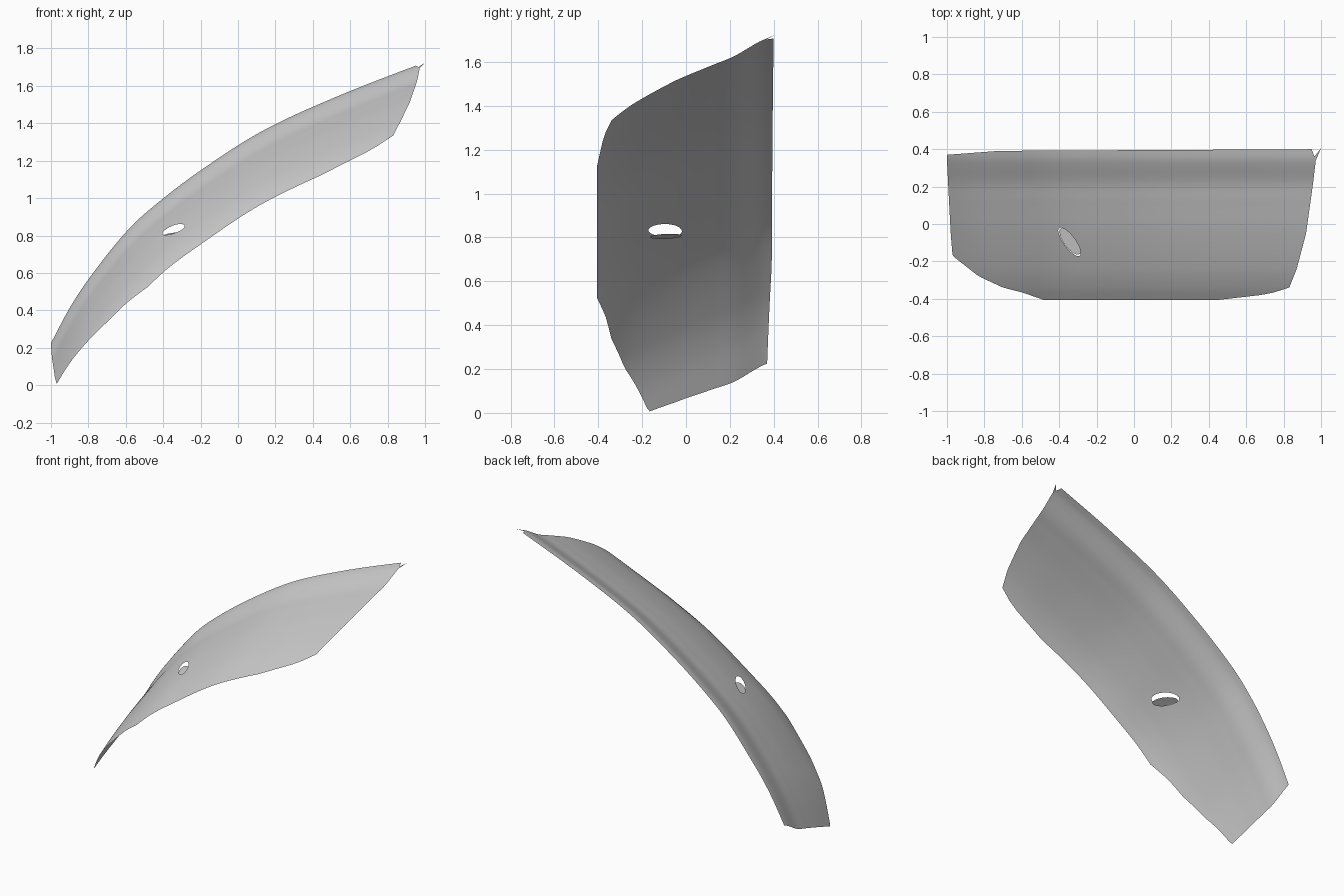
import bpy, bmesh, math
from mathutils import Vector

if "Cube" in bpy.data.objects:
    bpy.data.objects.remove(bpy.data.objects["Cube"])


def linear(pts, t):
    for (a, b), (c, d) in zip(pts, pts[1:]):
        if t <= c:
            return b + (d - b) * (t - a) / (c - a)
    return pts[-1][1]


def smooth(pts, t):
    """Cubic interpolation through the points."""
    n = len(pts)

    def slope(i):
        a, b = pts[max(i - 1, 0)], pts[min(i + 1, n - 1)]
        return (b[1] - a[1]) / (b[0] - a[0])
    i = 0
    while i < n - 2 and t > pts[i + 1][0]:
        i += 1
    (a, b), (c, d) = pts[i], pts[i + 1]
    h = c - a
    u = (t - a) / h
    return ((2*u**3 - 3*u*u + 1) * b + (u**3 - 2*u*u + u) * h * slope(i)
            + (3*u*u - 2*u**3) * d + (u**3 - u*u) * h * slope(i + 1))


# lengthwise curves of the front and back edges, and the cross-section
FRONT = [(-1, -.24), (-.9, -.022), (-.8, .147), (-.6, .396), (-.4, .60),
         (-.2, .75), (.1, .95), (.4, 1.10), (.7, 1.225), (.9, 1.31), (1, 1.345)]
BACK = [(-1, .235), (-.9, .42), (-.8, .57), (-.6, .82), (-.45, .96), (-.2, 1.15),
        (.13, 1.36), (.52, 1.54), (.95, 1.708), (1, 1.722)]
SECTION = [(-.41, 0), (-.34, .14), (-.24, .295), (-.05, .52), (.12, .685),
           (.22, .78), (.34, .95), (.40, 1)]
# outline of the two ends seen from above
LEFT = [(-.407, -.48), (-.365, -.60), (-.34, -.70), (-.28, -.83), (-.17, -.97),
        (-.05, -.98), (.2, -.993), (.34, -1), (.4, -1)]
RIGHT = [(-.407, .44), (-.375, .72), (-.34, .83), (-.24, .87), (-.05, .92),
         (.2, .955), (.34, .972), (.4, .95)]


def height(x, y):
    f, b = smooth(FRONT, x), smooth(BACK, x)
    return f + (b - f) * smooth(SECTION, y)


def make(name, bm):
    me = bpy.data.meshes.new(name)
    bm.to_mesh(me)
    bm.free()
    ob = bpy.data.objects.new(name, me)
    bpy.context.collection.objects.link(ob)
    for p in me.polygons:
        p.use_smooth = True
    return ob


# curved panel as a grid between the end outlines
NX, NY = 130, 60
bm = bmesh.new()
rows = []
for j in range(NY + 1):
    y = -.407 + .807 * j / NY
    xl, xr = linear(LEFT, y), linear(RIGHT, y)
    row = []
    for i in range(NX + 1):
        x = xl + (xr - xl) * i / NX
        yy = y
        if y > .34:      # the rear flange narrows toward the low end
            yy = .34 + (y - .34) * linear([(-1, .5), (-.72, .85), (1, 1)], x)
        row.append(bm.verts.new((x, yy, height(x, yy))))
    rows.append(row)
for a, b in zip(rows, rows[1:]):
    for i in range(NX):
        bm.faces.new((a[i], a[i + 1], b[i + 1], b[i]))

# pointed tip at the high rear corner
tip = [(.972, .34), (1, .405), (.958, .352)]
bm.faces.new([bm.verts.new((x, y, height(x, y))) for x, y in tip])

# small oval opening, long axis along the contour
CX, CY, LONG, SHORT = -.345, -.095, .093, .031
AX, UP = Vector((.59, -.807)), Vector((.807, .59))


def oval(p):
    d = Vector((p.x - CX, p.y - CY))
    return Vector((d.dot(AX) / LONG, d.dot(UP) / SHORT))


inside = [f for f in bm.faces if oval(f.calc_center_median()).length < 1]
rim = {v for f in inside for v in f.verts}
bmesh.ops.delete(bm, geom=inside, context='FACES')
for v in rim:
    if v.is_valid:
        q = oval(v.co).normalized()
        d = AX * q.x * LONG + UP * q.y * SHORT
        v.co.x, v.co.y = CX + d.x, CY + d.y
        v.co.z = height(v.co.x, v.co.y)
make("panel", bm)

# recessed disc tilted inside the opening
bm = bmesh.new()
ring = []
for k in range(24):
    a = 2 * math.pi * k / 24
    d = AX * math.cos(a) * .085 + UP * (math.sin(a) * .036 + .006)
    ring.append(bm.verts.new((CX + d.x, CY + d.y, .805 + .012 * math.sin(a))))
bm.faces.new(ring)
make("recessed_disc", bm)
